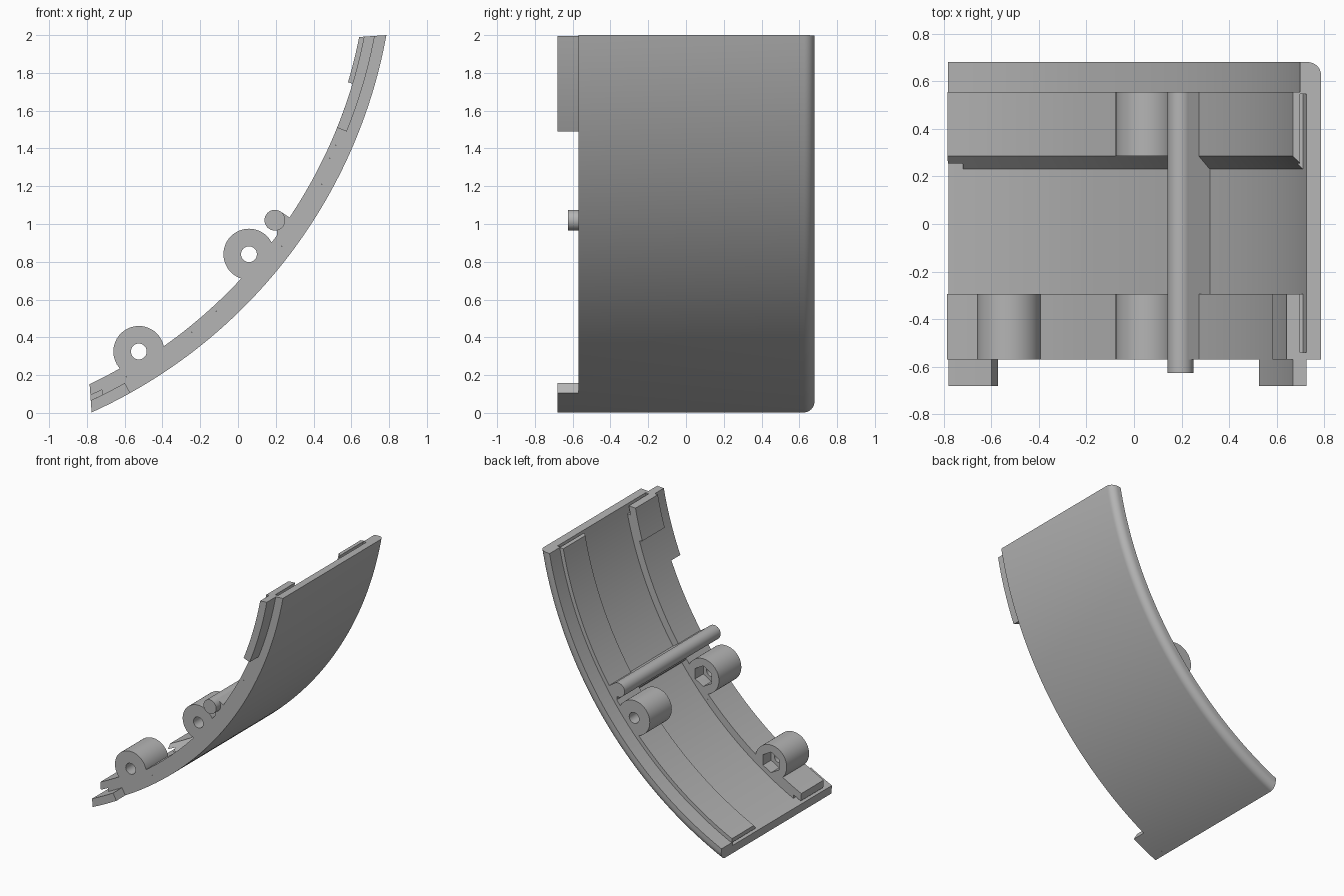
import bpy, bmesh, math
from mathutils import Matrix, Vector

if "Cube" in bpy.data.objects:
    bpy.data.objects.remove(bpy.data.objects["Cube"])

mat = bpy.data.materials.new("plain_grey")
mat.use_nodes = True
GREY = (0.46, 0.46, 0.46, 1)
mat.diffuse_color = GREY
mat.node_tree.nodes["Principled BSDF"].inputs["Base Color"].default_value = GREY

# Centre of curvature in the xz plane and the main radii
CX, CZ = -1.9, 2.49
R_OUT, R_MID, R_SLOT, R_RIM, R_PAD = 2.73, 2.67, 2.645, 2.615, 2.59
SLOT = 0.026   # slot depth at the two ends, as an angle


def finish(name, bm):
    bmesh.ops.recalc_face_normals(bm, faces=bm.faces)
    me = bpy.data.meshes.new(name)
    bm.to_mesh(me)
    bm.free()
    me.materials.append(mat)
    ob = bpy.data.objects.new(name, me)
    bpy.context.collection.objects.link(ob)
    return ob


def end_angle(r, p, d):
    """Angle at which the flat end cut through p along d meets radius r."""
    p, d = Vector(p) - Vector((CX, CZ)), Vector(d).normalized()
    b = p.dot(d)
    t = -b - math.copysign(math.sqrt(max(0, b * b - p.dot(p) + r * r)), -b)
    q = p + d * t
    return math.atan2(q.y, q.x)


def low_end(r):
    return end_angle(r, (-0.775, 0), (-0.07, 1))


def high_end(r):
    return end_angle(r, (0.785, 2), (-1, -0.07))


def sector(name, profile, a0=None, a1=None, trim0=0, trim1=0, n=64):
    """Sweep an (r, y) profile along the arc; ends default to the flat cuts."""
    bm = bmesh.new()
    rows = []
    for i in range(n + 1):
        row = []
        for r, y in profile:
            s = low_end(r) + trim0 if a0 is None else math.radians(a0)
            e = high_end(r) - trim1 if a1 is None else math.radians(a1)
            a = s + (e - s) * i / n
            row.append(bm.verts.new((CX + r * math.cos(a), y, CZ + r * math.sin(a))))
        rows.append(row)
    k = len(profile)
    for u, v in zip(rows, rows[1:]):
        for j in range(k):
            bm.faces.new((u[j], u[(j + 1) % k], v[(j + 1) % k], v[j]))
    bm.faces.new(rows[0])
    bm.faces.new(rows[-1])
    return finish(name, bm)


def box(r0, r1, y0, y1):
    return [(r0, y0), (r1, y0), (r1, y1), (r0, y1)]


def cylinder(name, x, z, r, y0, y1, n=48):
    bm = bmesh.new()
    bmesh.ops.create_cone(bm, cap_ends=True, segments=n, radius1=r, radius2=r,
                          depth=y1 - y0,
                          matrix=Matrix.Translation((x, (y0 + y1) / 2, z))
                          @ Matrix.Rotation(math.pi / 2, 4, 'X'))
    return finish(name, bm)


def cut(targets, cutter):
    cutter.hide_render = True
    for ob in targets:
        m = ob.modifiers.new("cut", 'BOOLEAN')
        m.operation, m.solver, m.object = 'DIFFERENCE', 'EXACT', cutter
        bpy.context.view_layer.objects.active = ob
        bpy.ops.object.modifier_apply(modifier=m.name)
    bpy.data.objects.remove(cutter)


# Curved shell with a rounded back edge and a thicker back lip
F = 0.055
corner = [(R_OUT - F + F * math.cos(t * math.pi / 16), 0.68 - F + F * math.sin(t * math.pi / 16))
          for t in range(9)]
parts = [sector("shell", [(R_MID, -0.57), (R_OUT, -0.57)] + corner +
                [(R_SLOT, 0.68), (R_SLOT, 0.545), (R_MID, 0.545)])]

# Back rim in two layers, with a sloped front side and slots in its ends
parts += [
    sector("back_rim_inner", [(R_RIM, 0.285), (R_SLOT, 0.255), (R_SLOT, 0.555), (R_RIM, 0.555)]),
    sector("back_rim_outer", [(R_SLOT, 0.255), (R_MID, 0.23), (R_MID, 0.555), (R_SLOT, 0.555)],
           trim0=SLOT, trim1=SLOT),
]

# Front rim in two layers; the upper slot is closed at the front
rim_inner = sector("front_rim_inner", box(R_RIM, R_SLOT, -0.57, -0.295))
rim_outer = sector("front_rim_outer", box(R_SLOT, R_MID, -0.54, -0.295), trim0=SLOT, trim1=SLOT)
parts += [rim_inner, rim_outer,
          sector("front_rim_edge", box(R_SLOT, R_MID, -0.57, -0.54), trim0=SLOT)]

# Pads at both ends of the front rim, and the overlapping front tabs
parts += [
    sector("upper_pad", box(R_PAD, R_RIM, -0.57, -0.295), a0=-16.6, n=16),
    sector("lower_pad", box(R_PAD, R_RIM, -0.57, -0.295), a1=-59.5, n=16),
    sector("upper_tab", box(R_RIM, R_MID, -0.68, -0.57), a0=-22.0, n=24),
    sector("lower_tab", box(R_MID, R_OUT, -0.68, -0.57), a1=-60.85, n=12),
]

# Screw bosses with through holes; the front ones have hexagonal nut pockets
for name, x, z, y0, y1, nut in (("front_middle_boss", 0.058, 0.84, -0.57, -0.295, True),
                                ("front_lower_boss", -0.525, 0.325, -0.57, -0.295, True),
                                ("back_middle_boss", 0.058, 0.84, 0.285, 0.555, False)):
    boss = cylinder(name, x, z, 0.135, y0, y1)
    cut([boss], cylinder("hole_cutter", x, z, 0.042, y0 - 0.1, y1 + 0.1, 32))
    if nut:
        cut([boss, rim_inner, rim_outer],
            cylinder("nut_cutter", x, z, 0.08, y1 - 0.1, y1 + 0.1, 6))
    parts.append(boss)

# Long pin and the web that joins it to the shell
parts.append(cylinder("pin", 0.195, 1.02, 0.055, -0.625, 0.555, 32))
bm = bmesh.new()
web = [(0.226, 1.065), (0.34, 0.99), (0.25, 0.89), (0.207, 0.93), (0.205, 0.98)]
ends = [[bm.verts.new((x, y, z)) for x, z in web] for y in (-0.57, 0.555)]
for j in range(5):
    k = (j + 1) % 5
    bm.faces.new((ends[0][j], ends[0][k], ends[1][k], ends[1][j]))
for e in ends:
    bm.faces.new(e)
parts.append(finish("pin_web", bm))

# Smooth curves, sharp edges
bpy.ops.object.select_all(action='DESELECT')
for ob in parts:
    ob.select_set(True)
bpy.context.view_layer.objects.active = parts[0]
bpy.ops.object.shade_smooth_by_angle(angle=math.radians(30))
